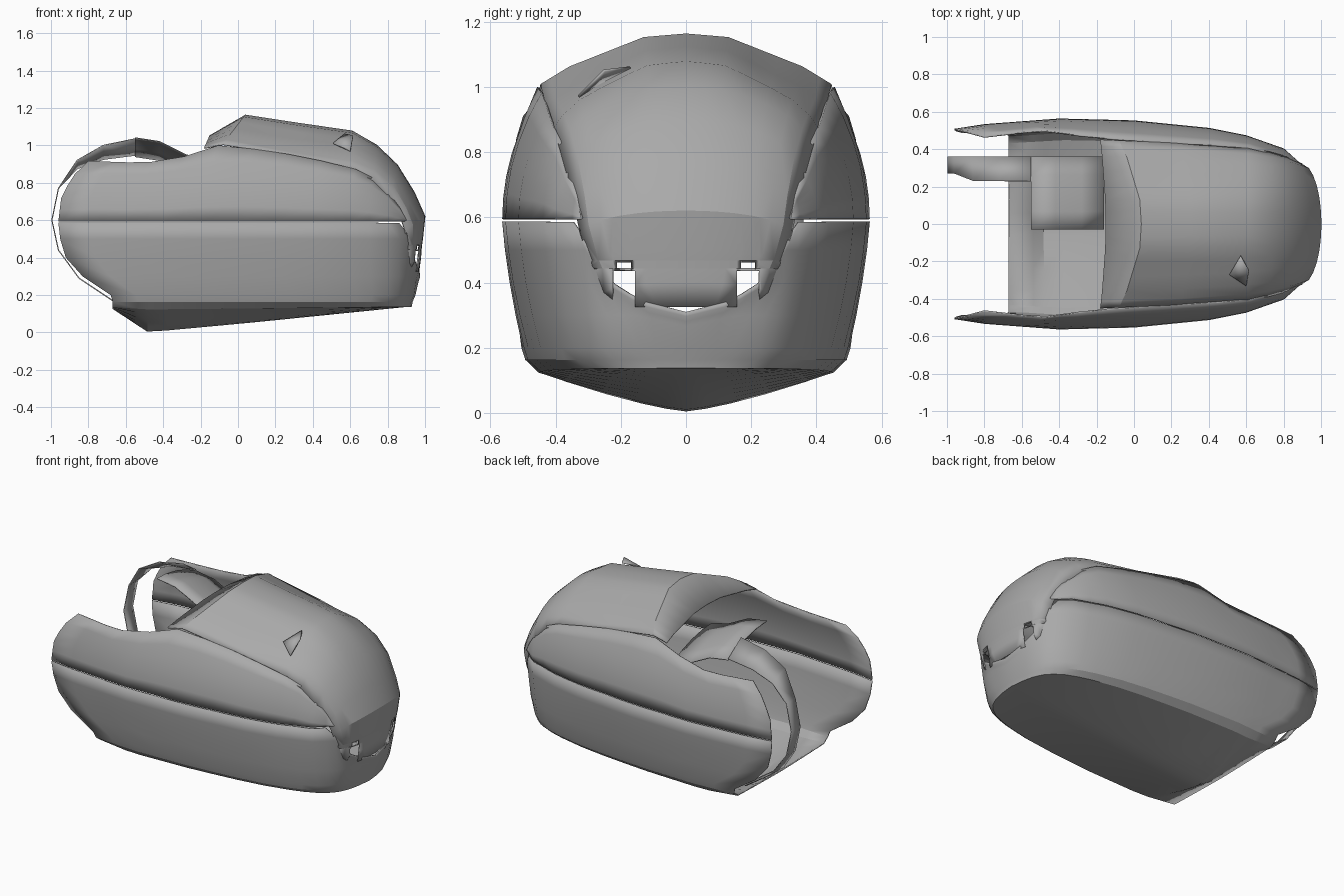
import bpy, bmesh, math

old = bpy.data.objects.get("Cube")
if old:
    bpy.data.objects.remove(old, do_unlink=True)

GREY = (0.4, 0.4, 0.4, 1)
mat = bpy.data.materials.new("shell grey")
mat.use_nodes = True
mat.diffuse_color = GREY
bsdf = mat.node_tree.nodes["Principled BSDF"]
bsdf.inputs["Base Color"].default_value = GREY
bsdf.inputs["Roughness"].default_value = 0.6


def curve(*pts):
    """Piecewise linear function through the given points."""
    def f(v):
        if v <= pts[0][0]:
            return pts[0][1]
        for (a, p), (b, q) in zip(pts, pts[1:]):
            if v <= b:
                return p + (q - p) * (v - a) / (b - a)
        return pts[-1][1]
    return f


def cut_window(bm, y0, y1, z0, z1):
    """Cut the nose along straight lines and empty the opening."""
    for co, no in (((0, y0, 0), (0, 1, 0)), ((0, y1, 0), (0, 1, 0)),
                   ((0, 0, z0), (0, 0, 1)), ((0, 0, z1), (0, 0, 1))):
        faces = [f for f in bm.faces if f.calc_center_median().x > .85
                 and f.calc_center_median().z < .6]
        edges = {e for f in faces for e in f.edges}
        verts = {v for f in faces for v in f.verts}
        bmesh.ops.bisect_plane(bm, geom=list(verts) + list(edges) + faces,
                               plane_co=co, plane_no=no)
    gone = []
    for f in bm.faces:
        c = f.calc_center_median()
        if c.x > .6 and y0 < c.y < y1 and z0 < c.z < z1:
            gone.append(f)
    bmesh.ops.delete(bm, geom=gone, context='FACES')


def sheet(name, rows, mirror=False, thick=0.008, angle=30, windows=()):
    """Skin a grid of points, optionally mirrored across y = 0."""
    bm = bmesh.new()
    grid = [[bm.verts.new(p) for p in row] for row in rows]
    for r, s in zip(grid, grid[1:]):
        for i in range(len(r) - 1):
            bm.faces.new((r[i], r[i + 1], s[i + 1], s[i]))
    if mirror:
        geom = bm.verts[:] + bm.edges[:] + bm.faces[:]
        bmesh.ops.mirror(bm, geom=geom, axis='Y', merge_dist=0.0005)
    bmesh.ops.remove_doubles(bm, verts=bm.verts[:], dist=0.001)
    for window in windows:
        cut_window(bm, *window)
    bmesh.ops.recalc_face_normals(bm, faces=bm.faces[:])
    me = bpy.data.meshes.new(name)
    bm.to_mesh(me)
    bm.free()
    me.materials.append(mat)
    ob = bpy.data.objects.new(name, me)
    bpy.context.collection.objects.link(ob)
    mod = ob.modifiers.new("thickness", 'SOLIDIFY')
    mod.thickness = thick
    mod.offset = 0
    bpy.ops.object.select_all(action='DESELECT')
    ob.select_set(True)
    bpy.context.view_layer.objects.active = ob
    bpy.ops.object.shade_smooth_by_angle(angle=math.radians(angle))


# Plan outline, seam with the canopy, and keel line
width = curve((-.96, .505), (-.8, .53), (-.4, .56), (0, .55), (.4, .51), (.6, .47),
              (.8, .4), (.9, .31), (.94, .22), (.96, .12), (.97, 0))
seam = curve((0, .31), (.1, .33), (.2, .38), (.25, .42), (.3, .51), (.33, .585))
keel = curve((-.67, .13), (-.48, .005), (.06, .055), (.9, .14))
stations = [-.96, -.8, -.73, -.6, -.4, -.2, 0, .2, .4, .6, .7, .8, .86, .9,
            .92, .94, .95, .96, .97]

# Lower hull: wall levels, then the shallow keeled bottom
levels = [(.587, -.96, .97, 1), (.5, -.95, .97, .985), (.4, -.92, .965, .96),
          (.3, -.83, .96, .93), (.2, -.68, .945, .895), (.165, -.67, .93, .875)]
rows = []
for z, back, front, k in levels:
    row = []
    for x in stations:
        t = (x + .96) / 1.93
        px = back + (front - back) * t
        y = width(px * .97 / front) * k
        pz = z
        if px > .7:
            pz = min(z, seam(abs(y)) - (.587 - z) * .15)
        row.append((px, y, pz))
    rows.append(row)
rim = rows[-1]
for k in (.92, .75, .5, .28, .12, 0):
    row = []
    for x, y, z in rim:
        px = -.67 + (x + .67) * (.97 + .03 * k)
        kz = min(keel(px), z)
        row.append((px, y * k, kz + (min(z, .14) - kz) * k ** 1.3))
    rows.append(row)
sheet("lower_hull", rows, mirror=True, angle=26)

# Upper side walls
top = curve((-.96, .9), (-.8, .915), (-.5, .905), (-.3, .935), (-.1, 1.0), (.2, .965),
            (.6, .885), (.75, .81), (.85, .69), (.9, .6))
top_y = curve((-.8, .465), (-.5, .5), (-.2, .46), (0, .445), (.6, .41), (.8, .355), (.9, .32))
back_edge = curve((0, -.96), (.4, -.945), (.75, -.89), (1, -.8))
side_rows = []
for f in (0, .2, .4, .6, .8, 1):
    row = []
    for x in stations[:14]:
        t = (x + .96) / 1.86
        px = back_edge(f) + (.9 - back_edge(f)) * t
        y = width(px) + (top_y(px) - width(px)) * f ** 2
        row.append((px, y, .594 + f * (top(px) - .594)))
    side_rows.append(row)
for name, s in (("left_side_wall", 1), ("right_side_wall", -1)):
    sheet(name, [[(x, s * y, z) for x, y, z in r] for r in side_rows])

# Canopy and nose: ribs from the centre line to the seam, with the amount
# of faceting; the flat roof is ridged and the nose is round
ribs = [((-.15, 1.05), (-.18, .45, .985), 1), ((.04, 1.16), (-.08, .445, 1.005), 1),
        ((.3, 1.12), (.25, .43, .95), 1.2), ((.61, 1.075), (.61, .405, .87), .7),
        ((.74, 1.0), (.72, .385, .81), .3), ((.85, .895), (.81, .36, .72), 0),
        ((.94, .75), (.87, .335, .61), 0), ((.998, .62), (.89, .322, .55), 0),
        ((.985, .5), (.9, .29, .45), 0), ((.975, .4), (.915, .25, .37), 0),
        ((.965, .325), (.93, .2, .325), 0)]
facets = curve((0, 1), (.29, .93), (.8, .35), (1, 0))
canopy = []
for (cx, cz), (ex, ey, ez), w in ribs:
    row = []
    for u in (0, .15, .29, .45, .63, .8, .92, 1):
        c = w * facets(u) + (1 - w) * math.sqrt(1 - u * u)
        row.append((ex + (cx - ex) * c, ey * u, ez + (cz - ez) * c))
    canopy.append(row)
# Arched openings low on the nose
arches = [(s * .19 - w, s * .19 + w, a, b) for s in (1, -1)
          for w, a, b in ((.034, .3, .44), (.022, .44, .465))]
sheet("canopy", canopy, mirror=True, angle=24, windows=arches)

# Small raised lug on the canopy's right shoulder
sheet("canopy_lug", [[(.51, -.27, 1.01), (.57, -.17, 1.06)],
                     [(.6, -.33, .97), (.615, -.25, 1.05)]])

# Hooped strap at the open back, widening into a drooping plate on top
path = [(-.67, .17), (-.85, .29), (-.96, .44), (-.995, .6), (-.96, .77), (-.86, .92),
        (-.72, 1.0), (-.55, 1.035)]
strap = []
for x, z in path:
    inner = .27 if x < -.86 else .23
    drop = .09 * max(0, (z - .8) / .24)
    strap.append([(x, inner, z), (x, .36, z - drop)])
sheet("strap", strap, thick=.006)
plate = [[(x, -.03 + .39 * k, z - .1 * k ** 2) for k in (0, .25, .5, .75, 1)]
         for x, z in ((-.55, 1.04), (-.42, 1.02), (-.28, .95), (-.16, .92))]
sheet("strap_plate", plate, thick=.006)
